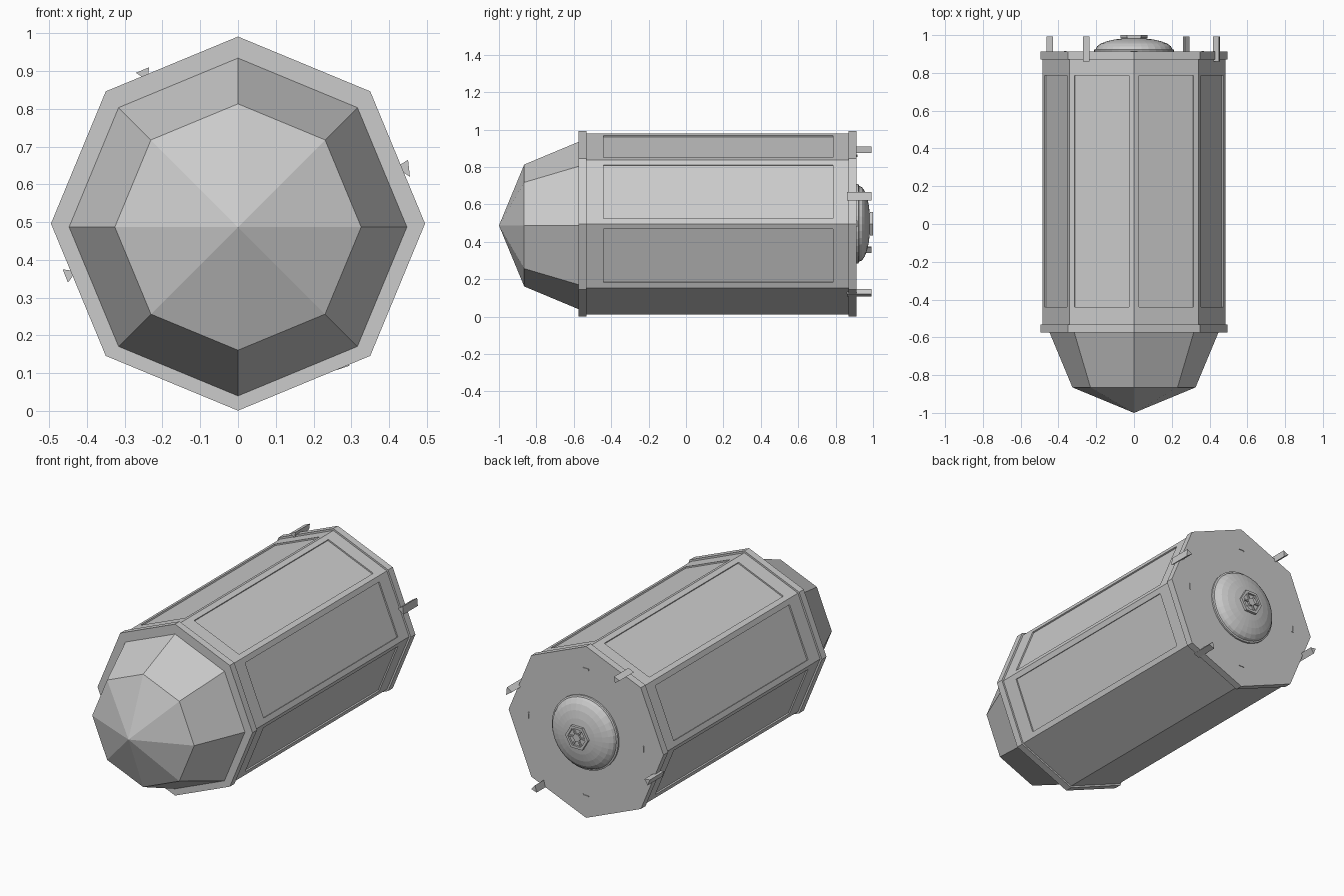
import bpy, bmesh
from math import sin, cos, pi
from mathutils import Vector

if "Cube" in bpy.data.objects:
    bpy.data.objects.remove(bpy.data.objects["Cube"])

CZ = 0.496  # height of the body axis


def finish(name, bm):
    bmesh.ops.remove_doubles(bm, verts=bm.verts, dist=1e-5)
    bmesh.ops.recalc_face_normals(bm, faces=bm.faces)
    me = bpy.data.meshes.new(name)
    bm.to_mesh(me)
    bm.free()
    ob = bpy.data.objects.new(name, me)
    bpy.context.collection.objects.link(ob)
    return ob


def lathe(name, profile, n, cz=CZ, phase=0.0, closed=False):
    """Revolve (y, radius) pairs about the y axis."""
    bm = bmesh.new()
    rings = [[bm.verts.new((r * cos(phase + 2 * pi * i / n), y,
                            cz + r * sin(phase + 2 * pi * i / n)))
              for i in range(n)] if r > 0 else [bm.verts.new((0, y, cz))] * n
             for y, r in profile]
    pairs = list(zip(rings, rings[1:]))
    if closed:
        pairs.append((rings[-1], rings[0]))
    for a, b in pairs:
        for i in range(n):
            j = (i + 1) % n
            vs = list(dict.fromkeys((a[i], a[j], b[j], b[i])))
            bm.faces.new(vs)
    if not closed:
        for ring in (rings[0], rings[-1]):
            if len(set(ring)) == n:
                bm.faces.new(ring)
    return finish(name, bm)


def prism(name, pts, y0, y1):
    """Extrude an x-z outline along y."""
    bm = bmesh.new()
    a = [bm.verts.new((x, y0, z)) for x, z in pts]
    b = [bm.verts.new((x, y1, z)) for x, z in pts]
    bm.faces.new(a)
    bm.faces.new(b)
    for i in range(len(pts)):
        j = (i + 1) % len(pts)
        bm.faces.new((a[i], a[j], b[j], b[i]))
    return finish(name, bm)


# octagonal body with recessed panels on all but the two bottom faces
bm = bmesh.new()
R, Y0, Y1, DEPTH = 0.484, -0.54, 0.88, 0.008
corner = [(R * cos(k * pi / 4), CZ + R * sin(k * pi / 4)) for k in range(8)]


def rect(p, q, margin, y0, y1, depth, mid):
    p, q = Vector((p[0], 0, p[1])), Vector((q[0], 0, q[1]))
    d = (q - p).normalized() * margin
    off = Vector((cos(mid), 0, sin(mid))) * -depth
    return [bm.verts.new(v + off + Vector((0, y, 0)))
            for v, y in ((p + d, y0), (q - d, y0), (q - d, y1), (p + d, y1))]


for k in range(8):
    p, q, mid = corner[k], corner[(k + 1) % 8], (k + 0.5) * pi / 4
    loops = [rect(p, q, 0, Y0, Y1, 0, mid)]
    if k not in (5, 6):
        loops += [rect(p, q, 0.03, -0.44, 0.785, 0, mid),
                  rect(p, q, 0.03, -0.44, 0.785, DEPTH, mid)]
    for a, b in zip(loops, loops[1:]):
        for i in range(4):
            j = (i + 1) % 4
            bm.faces.new((a[i], a[j], b[j], b[i]))
    bm.faces.new(loops[-1])
for y in (Y0, Y1):
    bm.faces.new([bm.verts.new((x, y, z)) for x, z in corner])
finish("body", bm)

# end flanges
lathe("front_flange", [(-0.575, 0.495), (-0.533, 0.495)], 8)
lathe("back_flange", [(0.87, 0.495), (0.912, 0.495)], 8)

# two-stage faceted nose
lathe("nose", [(-0.56, 0.447), (-0.575, 0.447), (-0.865, 0.326), (-1.0, 0)],
      8, cz=0.487)

# rear dome with a low rim
dome = [(0.905, 0.212), (0.922, 0.212), (0.925, 0.203)]
dome += [(0.925 + 0.06 * sin(t * pi / 12), 0.203 * cos(t * pi / 12)) for t in range(1, 6)]
dome.append((0.985, 0))
lathe("rear_dome", dome, 32)

# hexagonal hub: base, rim, centre bolt and spokes
lathe("hub_base", [(0.975, 0.066), (0.989, 0.066)], 6)
lathe("hub_rim", [(0.985, 0.072), (1.0, 0.072), (1.0, 0.056), (0.985, 0.056)],
      6, closed=True)
lathe("hub_bolt", [(0.985, 0.024), (1.0, 0.024)], 6)
for i in range(6):
    a = i * pi / 3
    u, w = Vector((cos(a), sin(a))), Vector((-sin(a), cos(a))) * 0.004
    c = Vector((0, CZ))
    prism("hub_spoke", [c + u * 0.02 + w, c + u * 0.06 + w,
                        c + u * 0.06 - w, c + u * 0.02 - w], 0.985, 0.998)

# wedge pins around the rear edge
pins = [((0.418, 0.645), (0.45, 0.665), (0.455, 0.62)),
        ((-0.27, 0.895), (-0.235, 0.91), (-0.24, 0.875)),
        ((-0.464, 0.375), (-0.428, 0.37), (-0.45, 0.34)),
        ((0.26, 0.108), (0.295, 0.12), (0.27, 0.147))]
for tri in pins:
    prism("rear_pin", tri, 0.86, 0.992)

# small raised ticks on the back plate
for i in range(4):
    a = i * pi / 2
    u, w = Vector((cos(a), sin(a))), Vector((-sin(a), cos(a)))
    c = Vector((0, CZ)) + u * 0.37
    prism("back_tick", [c - w * 0.018, c + w * 0.018, c + w * 0.018 - u * 0.012,
                        c + w * 0.012 - u * 0.006, c - w * 0.018 - u * 0.006],
          0.905, 0.916)
